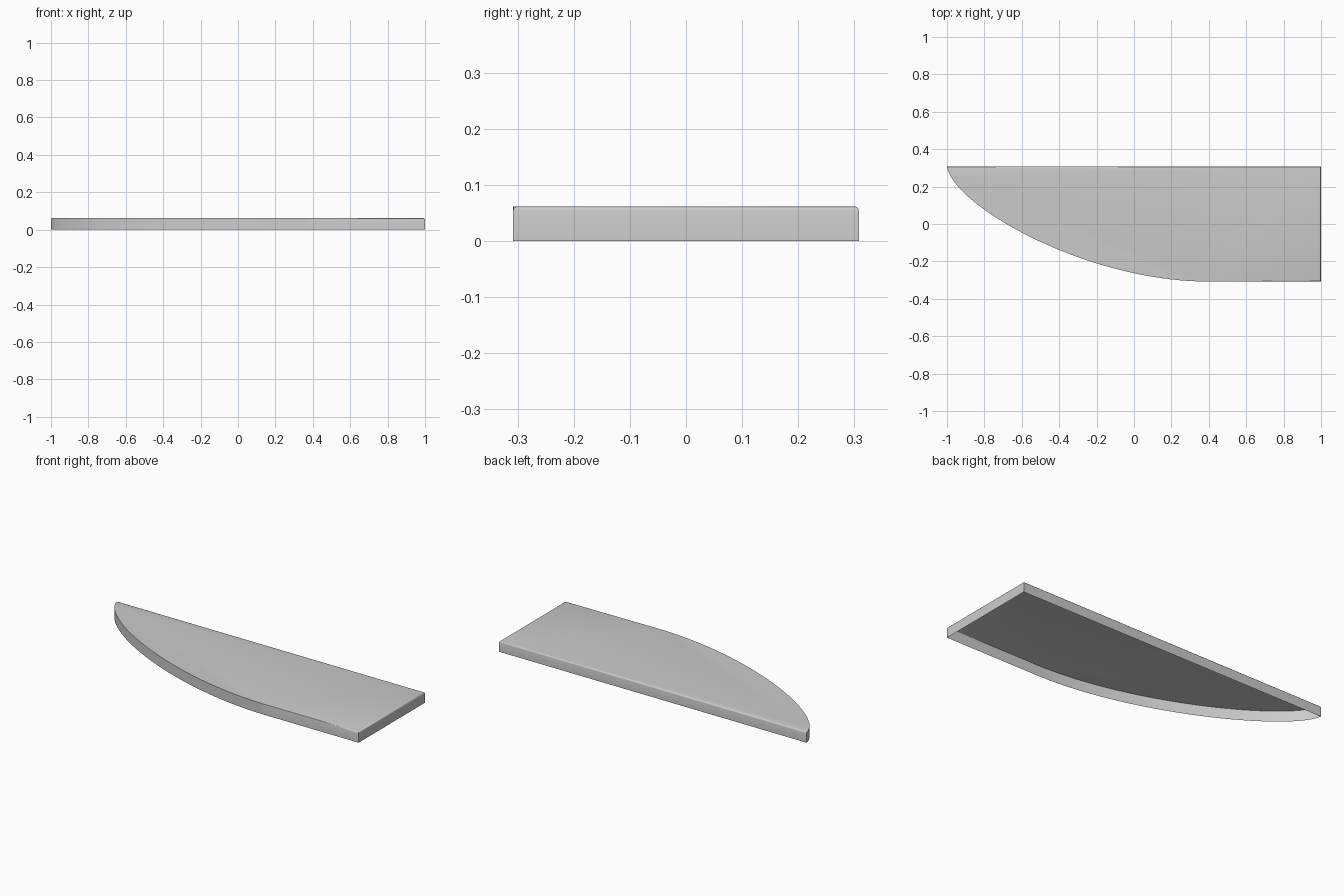
import bpy, bmesh
from mathutils import Vector
from mathutils.geometry import interpolate_bezier

if "Cube" in bpy.data.objects:
    bpy.data.objects.remove(bpy.data.objects["Cube"])

H, W, R = 0.062, 0.308, 0.008

# Plan outline: straight back and right sides, swept front-left curve
curve = interpolate_bezier(Vector((-1, W, 0)), Vector((-0.97, 0.10, 0)),
                           Vector((-0.26, -W, 0)), Vector((0.4, -W, 0)), 40)
outline = [Vector(p) for p in curve] + [Vector((1, -W, 0)), Vector((1, W, 0))]

# Thin shell: walls and top panel, open underneath
bm = bmesh.new()
low = [bm.verts.new(p) for p in outline]
high = [bm.verts.new(p + Vector((0, 0, H))) for p in outline]
n = len(outline)
for i in range(n):
    j = (i + 1) % n
    bm.faces.new((low[i], low[j], high[j], high[i]))
top = bm.faces.new(high)

# Small rounded edge around the top panel
bmesh.ops.bevel(bm, geom=list(top.edges), offset=R, segments=3,
                profile=0.5, affect='EDGES')
bm.normal_update()

mesh = bpy.data.meshes.new("curved_panel")
bm.to_mesh(mesh)
bm.free()
panel = bpy.data.objects.new("curved_panel", mesh)
bpy.context.collection.objects.link(panel)
bpy.context.view_layer.objects.active = panel
panel.select_set(True)
bpy.ops.object.shade_smooth_by_angle(angle=0.6)
